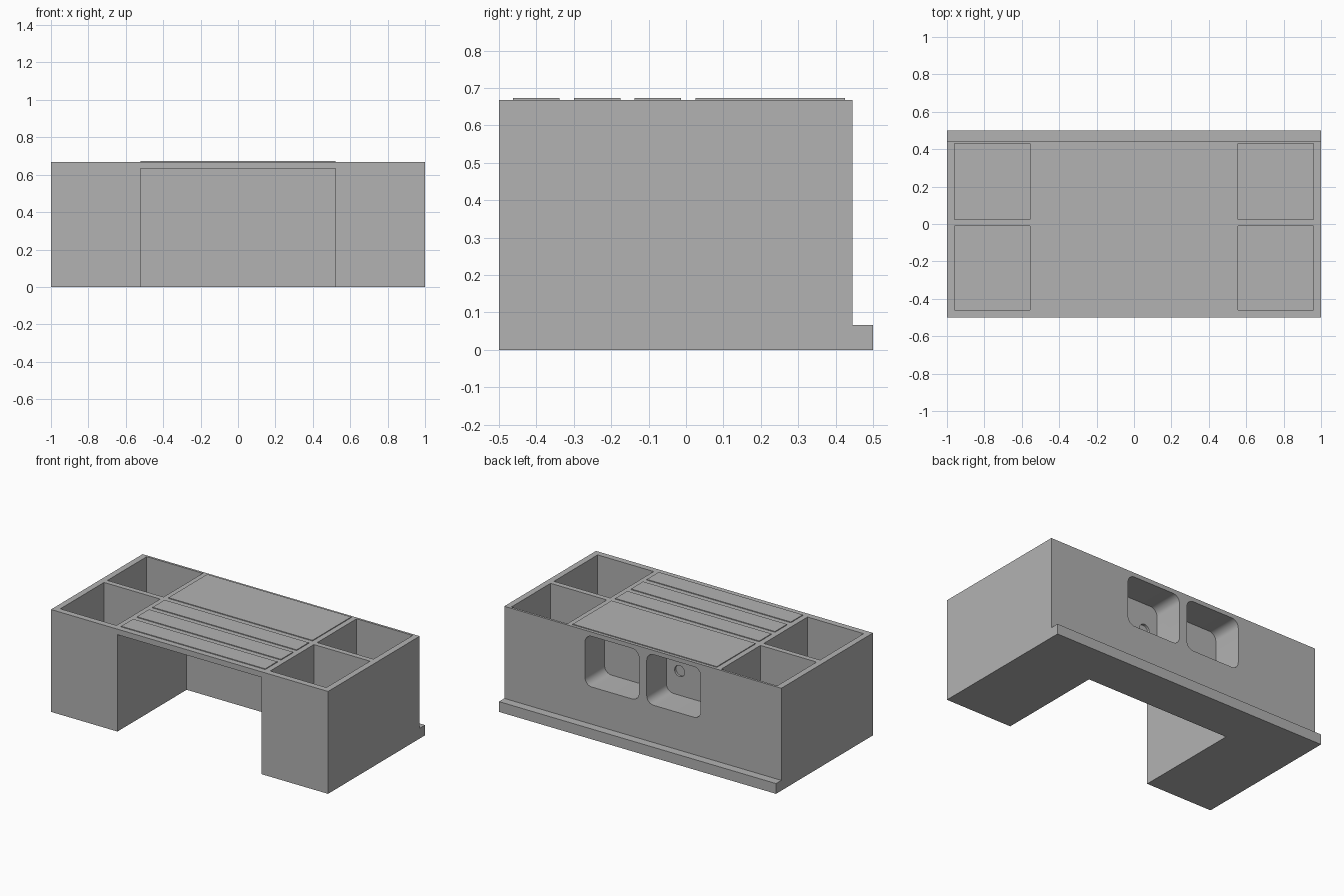
import bpy
import bmesh
from math import pi
from mathutils import Matrix, Vector

if "Cube" in bpy.data.objects:
    bpy.data.objects.remove(bpy.data.objects["Cube"], do_unlink=True)

TOP = 0.668
BACK = 0.445
KNEE_X = 0.52

grey = bpy.data.materials.new("matte_grey")
grey.use_nodes = True
colour = (0.448, 0.448, 0.448, 1)
grey.diffuse_color = colour
grey.node_tree.nodes["Principled BSDF"].inputs["Base Color"].default_value = colour


def finish(bm, name):
    bmesh.ops.recalc_face_normals(bm, faces=bm.faces)
    mesh = bpy.data.meshes.new(name)
    bm.to_mesh(mesh)
    bm.free()
    mesh.materials.append(grey)
    obj = bpy.data.objects.new(name, mesh)
    bpy.context.collection.objects.link(obj)
    return obj


def box(name, xs, ys, zs, radius=0):
    """Box from ranges; radius rounds the edges that run along y."""
    bm = bmesh.new()
    bmesh.ops.create_cube(bm, size=1)
    ranges = (xs, ys, zs)
    for v in bm.verts:
        v.co = Vector([sum(r) / 2 + c * (r[1] - r[0]) for c, r in zip(v.co, ranges)])
    if radius:
        edges = [e for e in bm.edges
                 if abs(e.verts[0].co.y - e.verts[1].co.y) > 0.01]
        bmesh.ops.bevel(bm, geom=edges, offset=radius, segments=8,
                        profile=0.5, affect='EDGES')
    return finish(bm, name)


def disc_cutter(x, y, z, radius, length):
    bm = bmesh.new()
    bmesh.ops.create_cone(bm, cap_ends=True, segments=32, radius1=radius,
                          radius2=radius, depth=length,
                          matrix=Matrix.Translation((x, y, z)) @ Matrix.Rotation(pi / 2, 4, 'X'))
    return finish(bm, "hole_cutter")


def cut(target, cutter):
    mod = target.modifiers.new("cut", 'BOOLEAN')
    mod.operation = 'DIFFERENCE'
    mod.solver = 'EXACT'
    mod.object = cutter
    bpy.context.view_layer.objects.active = target
    bpy.ops.object.modifier_apply(modifier=mod.name)
    bpy.data.objects.remove(cutter, do_unlink=True)


# Body: side profile with the low back ledge, extruded across the width
bm = bmesh.new()
profile = [(-0.5, 0), (0.5, 0), (0.5, 0.067), (BACK, 0.067), (BACK, TOP), (-0.5, TOP)]
face = bm.faces.new([bm.verts.new((-1, y, z)) for y, z in profile])
side = bmesh.ops.extrude_face_region(bm, geom=[face])
bmesh.ops.translate(bm, vec=(2, 0, 0),
                    verts=[g for g in side["geom"] if isinstance(g, bmesh.types.BMVert)])
body = finish(bm, "desk_body")

# Open knee space under the front
cut(body, box("knee_cutter", (-KNEE_X, KNEE_X), (-0.7, 0.213), (-0.2, 0.632)))

for s in (-1, 1):
    # Open storage bins in each pedestal
    for ys in ((-0.46, -0.01), (0.025, 0.43)):
        cut(body, box("bin_cutter", sorted((s * 0.555, s * 0.96)), ys, (0.037, 0.8)))
    # Rounded cubby in the back, with a shallow round hole in its inner wall
    cut(body, box("cubby_cutter", sorted((s * 0.028, s * 0.418)), (0.242, 0.6),
                  (0.31, 0.64), radius=0.05))
    cut(body, disc_cutter(s * 0.123, 0.242, 0.468, 0.036, 0.03))

# Thin raised panels on the top
for name, ys in (("front_strip", (-0.462, -0.338)), ("middle_strip", (-0.3, -0.175)),
                 ("rear_strip", (-0.138, -0.013)), ("large_panel", (0.025, 0.425))):
    box(name, (-KNEE_X, KNEE_X), ys, (TOP - 0.002, TOP + 0.005))

# Smooth only the rounded corners
bpy.ops.object.select_all(action='DESELECT')
body.select_set(True)
bpy.context.view_layer.objects.active = body
bpy.ops.object.shade_smooth_by_angle(angle=pi / 6)
